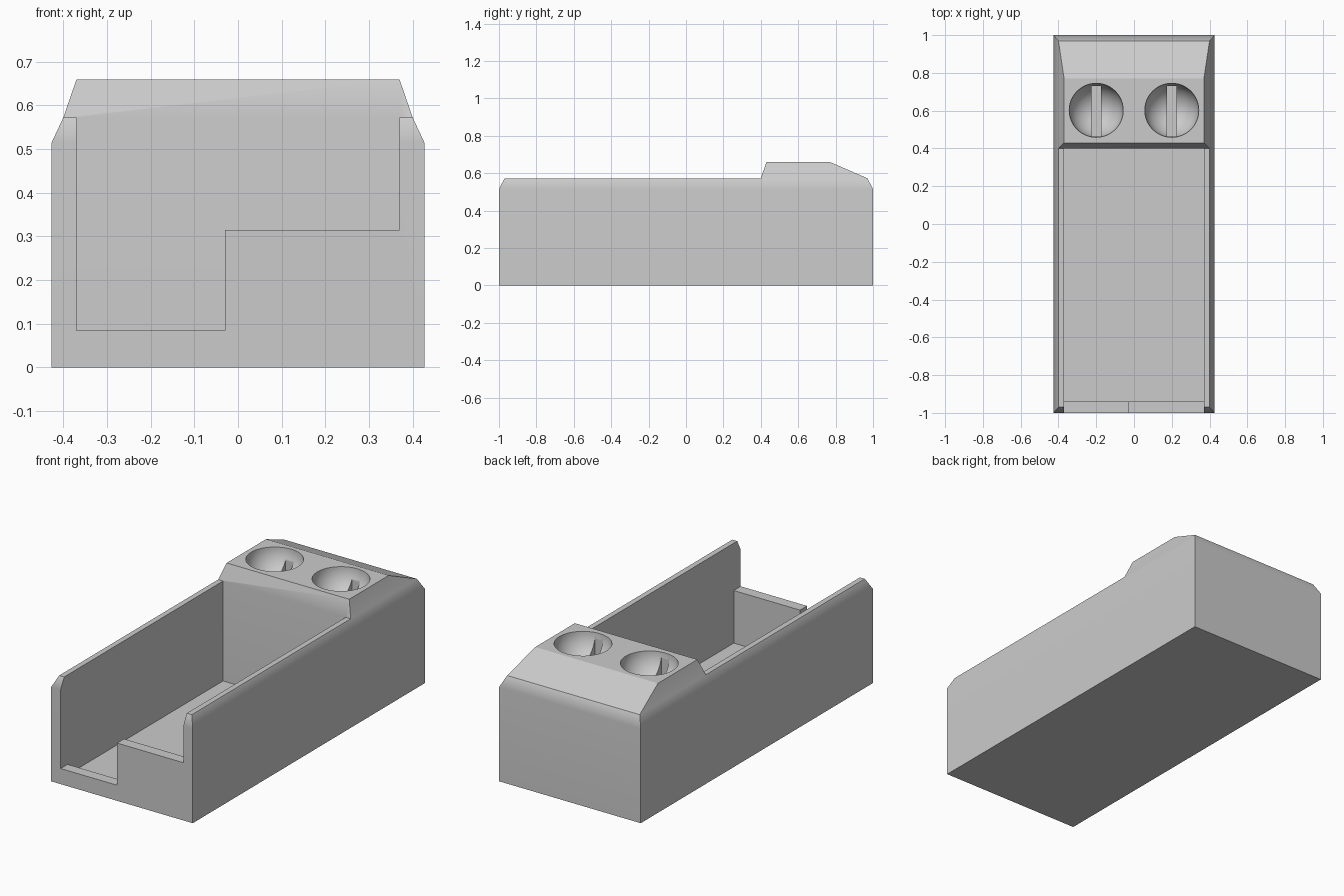
import bpy
import bmesh

cube = bpy.data.objects.get("Cube")
if cube:
    bpy.data.objects.remove(cube, do_unlink=True)

grey = bpy.data.materials.new("light grey")
grey.use_nodes = True
colour = (0.6, 0.6, 0.6, 1)
grey.diffuse_color = colour
grey.node_tree.nodes["Principled BSDF"].inputs["Base Color"].default_value = colour


def make_object(name, bm):
    bmesh.ops.recalc_face_normals(bm, faces=bm.faces)
    mesh = bpy.data.meshes.new(name)
    bm.to_mesh(mesh)
    bm.free()
    mesh.materials.append(grey)
    obj = bpy.data.objects.new(name, mesh)
    bpy.context.collection.objects.link(obj)
    return obj


def loft(name, rings):
    """Skin a stack of matching point loops and cap both ends."""
    bm = bmesh.new()
    loops = [[bm.verts.new(p) for p in ring] for ring in rings]
    for low, high in zip(loops, loops[1:]):
        for i in range(len(low)):
            j = (i + 1) % len(low)
            bm.faces.new((low[i], low[j], high[j], high[i]))
    bm.faces.new(loops[0])
    bm.faces.new(loops[-1])
    return make_object(name, bm)


def rectangle(x, y0, y1, z):
    return [(-x, y0, z), (x, y0, z), (x, y1, z), (-x, y1, z)]


def box(name, x0, x1, y0, y1, z0, z1):
    ring = [(x0, y0), (x1, y0), (x1, y1), (x0, y1)]
    return loft(name, [[(x, y, z) for x, y in ring] for z in (z0, z1)])


def bowl(name, x, y, z, radius):
    bm = bmesh.new()
    bmesh.ops.create_uvsphere(bm, u_segments=64, v_segments=32, radius=radius)
    bmesh.ops.translate(bm, verts=bm.verts, vec=(x, y, z))
    return make_object(name, bm)


def cut(target, cutter):
    cutter.hide_render = True
    mod = target.modifiers.new("cut", "BOOLEAN")
    mod.operation = "DIFFERENCE"
    mod.solver = "EXACT"
    mod.object = cutter
    bpy.context.view_layer.objects.active = target
    bpy.ops.object.modifier_apply(modifier=mod.name)
    bpy.data.objects.remove(cutter, do_unlink=True)


# Chamfered body with the raised rear block
RIM, TOP = 0.573, 0.66
body = loft("tray_body", [
    rectangle(0.427, -1, 1, 0),
    rectangle(0.427, -1, 1, 0.515),
    rectangle(0.4, -0.97, 0.97, RIM),
    rectangle(0.37, -0.97, 0.77, TOP),
])

# Clear everything above the rim ahead of the sloped block front
slope = [(-1.2, RIM), (0.4, RIM), (0.46, RIM + 0.174), (-1.2, RIM + 0.174)]
cut(body, loft("rim_cutter", [[(x, y, z) for y, z in slope] for x in (-0.6, 0.6)]))

# Open compartment
cut(body, box("compartment_cutter", -0.37, 0.37, -0.94, 0.4, 0.028, 0.6))

# Stepped opening in the front wall
step = [(-0.37, 0.085), (-0.03, 0.085), (-0.03, 0.315),
        (0.37, 0.315), (0.37, 0.62), (-0.37, 0.62)]
cut(body, loft("front_step_cutter", [[(x, y, z) for x, z in step] for y in (-1.1, -0.9)]))

# Two round bowls, each with a narrow slot in its bottom
for x in (-0.2, 0.2):
    cut(body, bowl("bowl_cutter", x, 0.602, TOP, 0.143))
    cut(body, box("slot_cutter", x - 0.024, x + 0.024, 0.463, 0.73, 0.46, 0.64))

# Smooth chamfers and bowls, crisp edges elsewhere
bpy.ops.object.select_all(action="DESELECT")
body.select_set(True)
bpy.context.view_layer.objects.active = body
bpy.ops.object.shade_smooth_by_angle(angle=0.52)
verts = body.data.vertices
for edge in body.data.edges:
    if all(verts[v].co.z > TOP - 0.005 for v in edge.vertices):
        edge.use_edge_sharp = True
normals = body.modifiers.new("weighted_normals", "WEIGHTED_NORMAL")
normals.keep_sharp = True
